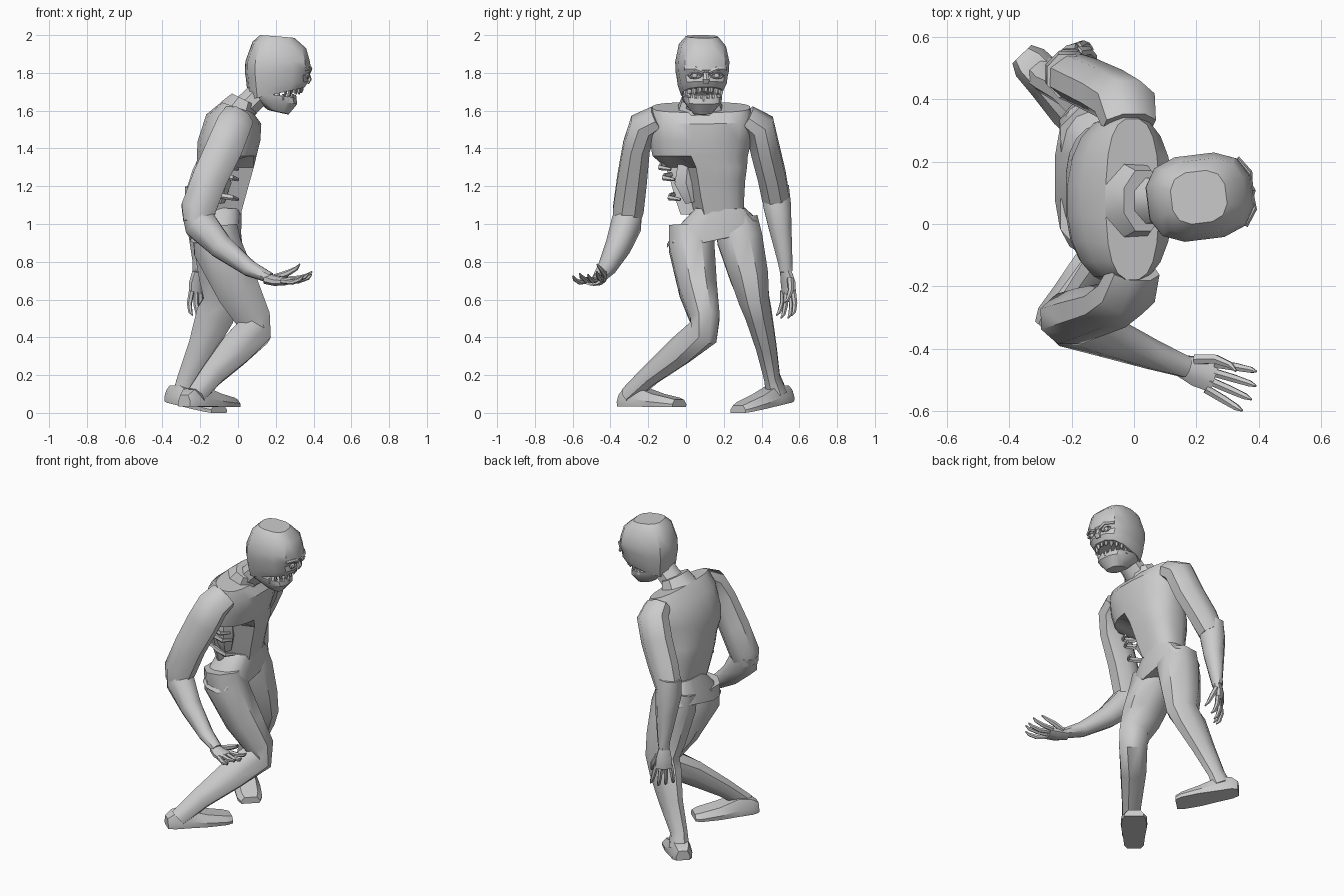
import bpy, math, random
from mathutils import Vector as V, Matrix
random.seed(4)


def loft(name, rings, angle=32):
    """Skin a list of equal-length point rings and cap both ends."""
    n = len(rings[0])
    verts = [p for r in rings for p in r]
    faces = [(a * n + i, a * n + (i + 1) % n, (a + 1) * n + (i + 1) % n, (a + 1) * n + i)
             for a in range(len(rings) - 1) for i in range(n)]
    faces += [tuple(range(n))[::-1], tuple(range(len(verts) - n, len(verts)))]
    me = bpy.data.meshes.new(name)
    me.from_pydata(verts, [], faces)
    ob = bpy.data.objects.new(name, me)
    bpy.context.collection.objects.link(ob)
    bpy.context.view_layer.objects.active = ob
    ob.select_set(True)
    bpy.ops.object.mode_set(mode='EDIT')
    bpy.ops.mesh.select_all(action='SELECT')
    bpy.ops.mesh.normals_make_consistent(inside=False)
    bpy.ops.object.mode_set(mode='OBJECT')
    bpy.ops.object.shade_smooth_by_angle(angle=math.radians(angle))
    ob.select_set(False)
    return ob


def limb(name, pts, n=8, ref=(0, 1, 0)):
    """Tube along points (x, y, z, half width along ref, half depth)."""
    P = [V(p[:3]) for p in pts]
    rings = []
    for k, p in enumerate(pts):
        t = (P[min(k + 1, len(P) - 1)] - P[max(k - 1, 0)]).normalized()
        u = V(ref)
        u = (u - t * u.dot(t)).normalized()
        v = t.cross(u)
        rings.append([P[k] + u * p[3] * math.cos(a) + v * p[4] * math.sin(a)
                      for a in [(i + .5) * math.tau / n for i in range(n)]])
    return loft(name, rings, 46)


def slab(x0, x1, y0, y1, zb, zf, n=12, e=.75, tilt=0, jit=0, notch=None):
    """Rounded-box cross-section, height going from zb at the back to zf in front."""
    out = []
    for i in range(n):
        a = (i + .5) * math.tau / n
        c, s = math.cos(a), math.sin(a)
        c, s = math.copysign(abs(c) ** e, c), math.copysign(abs(s) ** e, s)
        x, y = (x0 + x1) / 2 + c * (x1 - x0) / 2, (y0 + y1) / 2 + s * (y1 - y0) / 2
        if notch is not None and y < notch and x > -.12:
            x = -.12
        f = (c + 1) / 2
        out.append(V((x, y, zb + (zf - zb) * f + tilt * (y - .15) + random.uniform(-jit, jit))))
    return out


# torso with a torn-open right flank
loft("torso", [
    slab(-.09, .08, -.18, .34, 1.645, 1.59, 20),
    slab(-.17, .125, -.195, .355, 1.58, 1.53, 20, .9),
    slab(-.215, .12, -.195, .35, 1.44, 1.44, 20, .9),
    slab(-.22, .10, -.18, .33, 1.36, 1.36, 20, .9),
    slab(-.22, .085, -.11, .325, 1.30, 1.30, 20, notch=.0),
    slab(-.22, .065, -.085, .315, 1.23, 1.23, 20, notch=.06),
    slab(-.205, .04, -.06, .31, 1.14, 1.14, 20, notch=.07),
    slab(-.19, .015, -.03, .31, 1.05, 1.05, 20, notch=.05)])
# flared hips with ragged hem
loft("hips", [
    slab(-.20, .02, .05, .315, 1.09, 1.08, 16),
    slab(-.235, .02, -.055, .385, .995, .995, 16, tilt=.1),
    slab(-.255, .015, -.105, .40, .93, .92, 16, tilt=.14, jit=.015)])
# exposed ribs
for k, (z, l) in enumerate([(1.30, .14), (1.245, .12), (1.14, .09)]):
    limb(f"rib_{k}", [(-.16, -.05, z + .02, .014, .012), (-.09, -l + .01, z + .01, .017, .012),
                      (-.03, -l, z, .015, .01), (.0, -l + .06, z - .01, .009, .007)], 5, (0, 0, 1))
limb("guts", [(-.10, .01, 1.32, .06, .05), (-.09, .0, 1.22, .07, .055), (-.11, .03, 1.12, .04, .04)], 6)

# neck
limb("collar", [(.0, .075, 1.60, .13, .11), (.03, .075, 1.66, .105, .075)], 8)
limb("neck", [(.0, .075, 1.58, .085, .075), (.07, .075, 1.65, .078, .07), (.17, .075, 1.75, .075, .07)], 8)


def skull(x0, x1, h, zb, zf, cy=.075):
    return slab(x0, x1, cy - h, cy + h, zb, zf, 12, .72)


# head, turned slightly to its left at the end
before = set(bpy.data.objects)
loft("head", [
    skull(.12, .30, .085, 2.0, 1.985),
    skull(.08, .362, .122, 1.965, 1.93),
    skull(.042, .382, .14, 1.86, 1.86),
    skull(.04, .388, .138, 1.80, 1.815),
    skull(.045, .37, .132, 1.77, 1.79),
    skull(.05, .375, .126, 1.72, 1.755),
    skull(.06, .355, .108, 1.66, 1.725)], 36)
loft("jaw", [
    skull(.07, .31, .106, 1.70, 1.665),
    skull(.09, .315, .10, 1.66, 1.635),
    skull(.16, .27, .055, 1.605, 1.58)])
limb("nose", [(.37, .075, 1.80, .014, .012), (.38, .075, 1.765, .02, .014),
              (.37, .075, 1.745, .018, .01)], 6)
# brows, eye rims and eyeballs
for side, s in (("right", -1), ("left", 1)):
    y = .075 + s * .058
    limb(f"brow_{side}", [(.375, .075 + s * .015, 1.802, .012, .012), (.378, y, 1.822, .013, .013),
                          (.345, .075 + s * .108, 1.82, .011, .011)], 6, (0, 0, 1))
    bpy.ops.mesh.primitive_torus_add(major_segments=8, minor_segments=4, major_radius=.026,
                                     minor_radius=.007, location=(.366, y, 1.785),
                                     rotation=(s * .2, math.pi / 2, s * .25))
    rim = bpy.context.object
    rim.name = f"eye_rim_{side}"
    rim.scale = (.55, 1.2, 1)
    bpy.ops.mesh.primitive_uv_sphere_add(segments=10, ring_count=6, radius=.016, location=(.36, y, 1.785))
    bpy.context.object.name = f"eyeball_{side}"
    bpy.context.object.select_set(False)
# teeth along both jaws
for k in range(9):
    a = math.radians(-76 + 19 * k)
    for row, z, d, x in (("upper", 1.722, -.032, .24), ("lower", 1.66, .028, .205)):
        px, py = x + .10 * math.cos(a), .075 + .095 * math.sin(a)
        zz = z - .02 * (1 - math.cos(a)) if d < 0 else z + .01 * (1 - math.cos(a))
        limb(f"tooth_{row}_{k}", [(px, py, zz - d * .4, .013, .009), (px, py, zz + d * .5, .013, .009),
                                  (px, py, zz + d * random.uniform(.7, 1), .007, .004)], 5)
pivot = Matrix.Translation((.12, .062, 0))
turn = pivot @ Matrix.Rotation(math.radians(7), 4, 'Z') @ pivot.inverted()
bpy.context.view_layer.update()
for ob in set(bpy.data.objects) - before:
    ob.matrix_world = turn @ ob.matrix_world

# arms
limb("right_upper_arm", [(.0, -.15, 1.565, .06, .09), (-.025, -.225, 1.52, .082, .10),
                         (-.07, -.262, 1.41, .077, .105), (-.15, -.285, 1.24, .085, .10),
                         (-.21, -.305, 1.08, .088, .10), (-.215, -.315, 1.01, .078, .08)])
limb("right_forearm", [(-.235, -.30, 1.08, .072, .07), (-.20, -.315, 1.0, .085, .095),
                       (-.09, -.36, .88, .07, .07), (.06, -.42, .765, .05, .047),
                       (.17, -.46, .715, .036, .03)])
limb("left_upper_arm", [(-.015, .32, 1.565, .065, .09), (-.03, .39, 1.52, .085, .105),
                        (-.08, .42, 1.39, .082, .105), (-.155, .455, 1.25, .08, .10),
                        (-.205, .475, 1.14, .078, .085)])
limb("left_forearm", [(-.215, .475, 1.20, .075, .07), (-.21, .482, 1.10, .08, .08),
                      (-.205, .50, .97, .064, .066), (-.205, .525, .80, .042, .038),
                      (-.21, .53, .75, .036, .032)])


def hand(name, w, d, s, c):
    """Palm at wrist w pointing along d, fingers spread along s, curling toward c."""
    w, d, s, c = V(w), V(d).normalized(), V(s).normalized(), V(c).normalized()
    q = lambda f, g, h, a, b: (*(w + d * f + s * g + c * h), a, b)
    limb(name + "_palm", [q(-.02, 0, 0, .036, .03), q(.04, 0, -.008, .052, .027),
                          q(.10, 0, -.005, .052, .021)], 8, s)
    for k in range(4):
        g = (k - 1.5) * .029
        l = (.115, .13, .13, .115)[k]
        h = .01 * (k % 2)
        limb(f"{name}_finger_{k}", [q(.085, g, 0, .015, .015), q(.10 + l * .45, g * 1.3, h, .014, .014),
                                    q(.10 + l * .85, g * 1.5, .02 + h, .011, .011),
                                    q(.10 + l, g * 1.55, .04 + h, .004, .004)], 6, s)
    limb(name + "_thumb", [q(.02, .035, .005, .018, .018), q(.08, .06, .03, .016, .016),
                           q(.13, .06, .06, .011, .011), q(.15, .05, .085, .004, .004)], 6, s)


hand("right_hand", (.165, -.46, .71), (.93, -.33, -.08), (.33, .93, .1), (.05, -.1, 1))
hand("left_hand", (-.21, .53, .73), (-.03, .11, -1), (.75, .65, 0), (.65, -.75, 0))

# legs
limb("right_leg", [(-.12, .03, .99, .13, .125), (-.11, .03, .88, .13, .14), (.0, .065, .65, .108, .125),
                   (.08, .10, .50, .085, .10), (.085, .095, .43, .085, .10), (-.02, -.03, .33, .075, .095),
                   (-.14, -.19, .20, .055, .068), (-.225, -.305, .09, .048, .055)])
limb("left_leg", [(-.12, .265, 1.02, .125, .125), (-.11, .285, .92, .13, .14), (-.09, .335, .72, .11, .125),
                  (-.08, .36, .60, .088, .11), (-.12, .385, .52, .075, .11), (-.19, .425, .35, .058, .08),
                  (-.265, .455, .19, .046, .058), (-.285, .48, .10, .06, .065)])


def foot(name, heel, toe, bh, bt):
    """Wedge shoe from heel to toe; bh and bt are sole heights at each end."""
    h, t = V((*heel, 0)), V((*toe, 0))
    d = (t - h).normalized()
    s = V((-d.y, d.x, 0))
    rings = []
    for f, w, top in ((0, .042, .06), (.1, .062, .09), (.32, .068, .105), (.62, .08, .07),
                      (.9, .076, .05), (1, .058, .04)):
        p, b = h.lerp(t, f), bh + (bt - bh) * f
        rings.append([p + s * w * a + V((0, 0, b + top * k)) for a, k in
                      ((-.95, 0), (.95, 0), (1, .4), (.65, 1), (-.65, 1), (-1, .4))])
    loft(name, rings)


foot("right_foot", (-.285, -.34), (-.03, -.035), .035, .03)
foot("left_foot", (-.36, .545), (-.10, .275), .06, .0)
